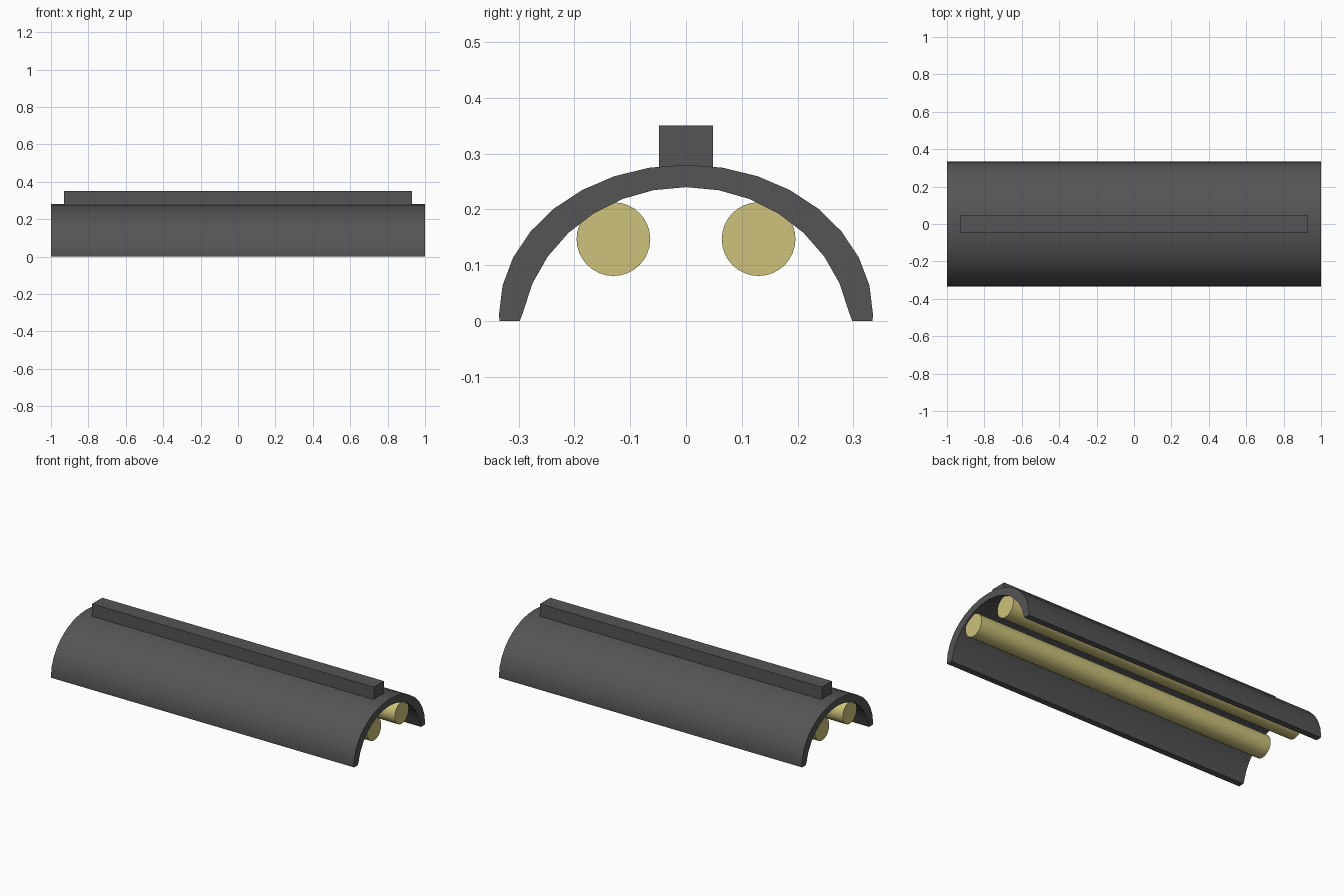
import bpy
import bmesh
import math
from mathutils import Vector

cube = bpy.data.objects.get("Cube")
if cube:
    bpy.data.objects.remove(cube)


def make_material(name, rgb):
    mat = bpy.data.materials.new(name)
    mat.use_nodes = True
    mat.diffuse_color = (*rgb, 1)
    mat.node_tree.nodes["Principled BSDF"].inputs["Base Color"].default_value = (*rgb, 1)
    return mat


dark_grey = make_material("dark grey", (0.09, 0.09, 0.09))
pale_yellow = make_material("pale yellow", (0.61, 0.54, 0.2))


def extrude_profile(name, points, half_length, mat):
    """Extrude a closed (y, z) outline along x, centred on x = 0."""
    bm = bmesh.new()
    face = bm.faces.new([bm.verts.new((-half_length, y, z)) for y, z in points])
    moved = bmesh.ops.extrude_face_region(bm, geom=[face], use_keep_orig=True)["geom"]
    bmesh.ops.translate(bm, vec=Vector((2 * half_length, 0, 0)),
                        verts=[g for g in moved if isinstance(g, bmesh.types.BMVert)])
    bmesh.ops.recalc_face_normals(bm, faces=bm.faces[:])
    mesh = bpy.data.meshes.new(name)
    bm.to_mesh(mesh)
    bm.free()
    mesh.materials.append(mat)
    obj = bpy.data.objects.new(name, mesh)
    bpy.context.collection.objects.link(obj)
    bpy.ops.object.select_all(action="DESELECT")
    obj.select_set(True)
    bpy.context.view_layer.objects.active = obj
    bpy.ops.object.shade_smooth_by_angle(angle=math.radians(30))
    return obj


def ellipse(cy, cz, ry, rz, start, end, steps):
    angles = [math.radians(start + (end - start) * i / steps) for i in range(steps + 1)]
    return [(cy + ry * math.cos(a), cz + rz * math.sin(a)) for a in angles]


# Arched shade: outer curve with short feet, inner curve cut level with the ground
outer = ellipse(0, 0.0115, 0.335, 0.2685, 0, 180, 16)
inner = ellipse(0, -0.04, 0.298, 0.28, 180, 0, 16)
inner = [(y, max(z, 0)) for y, z in inner]
extrude_profile("arched_shade", [(0.334, 0)] + outer + [(-0.334, 0)] + inner, 1.0, dark_grey)

# Mounting rail along the ridge
rail = [(-0.048, 0.27), (0.048, 0.27), (0.048, 0.35), (-0.048, 0.35)]
extrude_profile("mounting_rail", rail, 0.93, dark_grey)

# Pair of lamp tubes beneath the shade
for side, y in (("front", -0.13), ("back", 0.13)):
    circle = ellipse(y, 0.147, 0.066, 0.066, 0, 360, 32)[:-1]
    extrude_profile(side + "_lamp_tube", circle, 0.99, pale_yellow)
